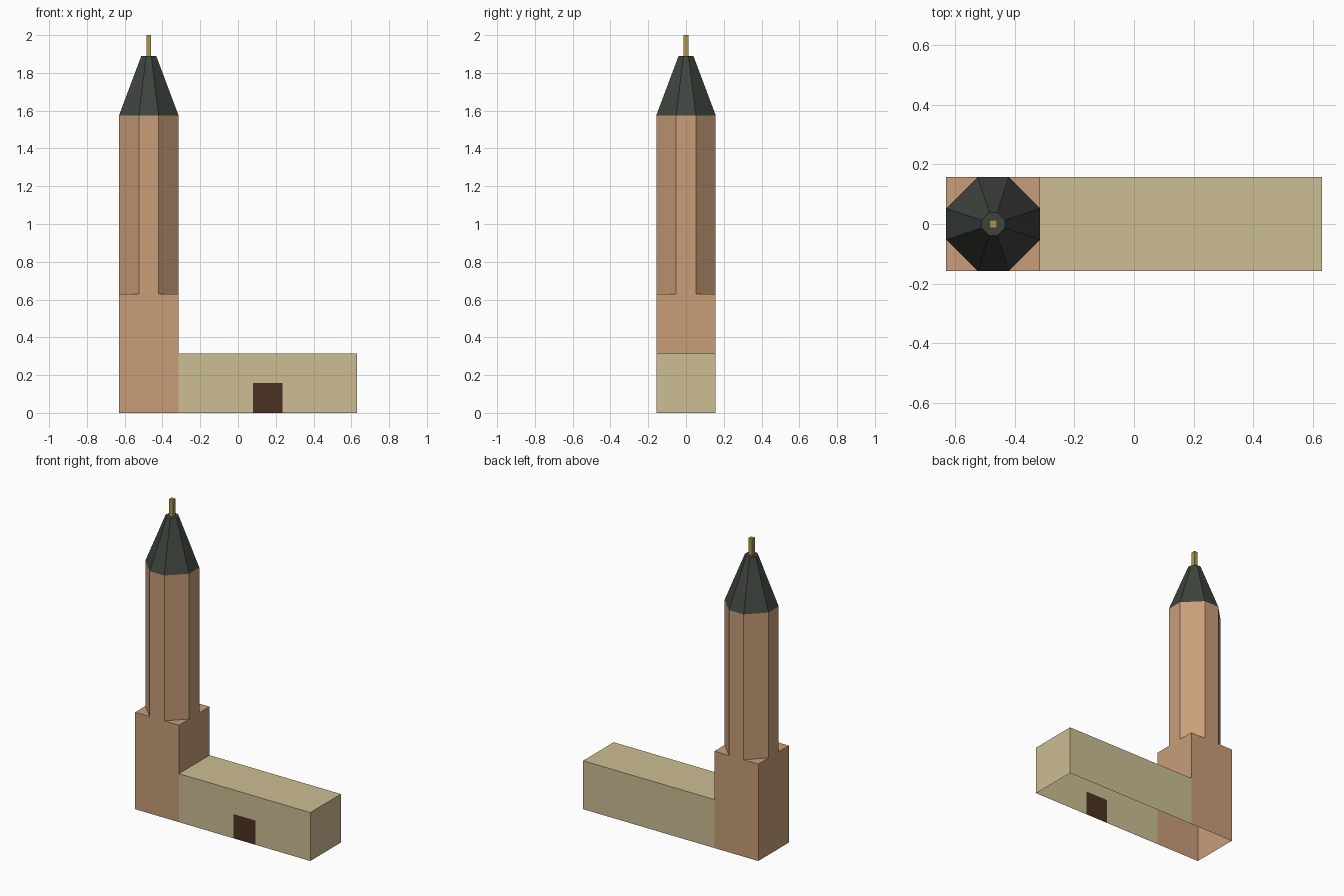
import bpy, bmesh
from mathutils import Vector

cube = bpy.data.objects.get("Cube")
if cube:
    bpy.data.objects.remove(cube, do_unlink=True)

W = 2 / 6.35          # tower width, the module of the whole building
H = W / 2
TOWER_X = -1.5 * W


def material(name, rgb):
    # 8-bit sRGB to linear
    lin = [((c / 255 + 0.055) / 1.055) ** 2.4 for c in rgb] + [1.0]
    m = bpy.data.materials.new(name)
    m.diffuse_color = lin
    m.use_nodes = True
    m.node_tree.nodes["Principled BSDF"].inputs["Base Color"].default_value = lin
    return m


brick = material("warm brick", (200, 158, 121))
stone = material("pale stone", (205, 189, 148))
slate = material("dark slate", (62, 68, 61))
gold = material("dull gold", (175, 150, 78))
wood = material("dark wood", (75, 50, 33))


def square(hx, hy):
    return [(-hx, -hy), (hx, -hy), (hx, hy), (-hx, hy)]


def octagon(h):
    # square of half-width h with corners cut at a third of each side
    c = h / 3
    return [(-c, -h), (c, -h), (h, -c), (h, c), (c, h), (-c, h), (-h, c), (-h, -c)]


def loft(name, x, low, z0, high, z1, mats, cap=True, edit=None):
    """Walls between two rings, open below, with an optional top face."""
    bm = bmesh.new()
    a = [bm.verts.new((x + px, py, z0)) for px, py in low]
    b = [bm.verts.new((x + px, py, z1)) for px, py in high]
    n = len(a)
    for i in range(n):
        j = (i + 1) % n
        bm.faces.new((a[i], a[j], b[j], b[i]))
    if cap:
        bm.faces.new(b)
    bm.normal_update()
    if edit:
        edit(bm)
    me = bpy.data.meshes.new(name)
    bm.to_mesh(me)
    bm.free()
    for m in mats:
        me.materials.append(m)
    ob = bpy.data.objects.new(name, me)
    bpy.context.collection.objects.link(ob)
    return ob


def cut(bm, direction, co, no):
    # split only the faces that look along the direction
    faces = [f for f in bm.faces if f.normal.dot(Vector(direction)) > 0.9]
    geom = faces + list({e for f in faces for e in f.edges}) \
        + list({v for f in faces for v in f.verts})
    bmesh.ops.bisect_plane(bm, geom=geom, plane_co=co, plane_no=no)
    bm.normal_update()


def open_to_hall(bm):
    # remove the tower wall inside the hall
    cut(bm, (1, 0, 0), (0, 0, W), (0, 0, 1))
    gone = [f for f in bm.faces
            if f.normal.x > 0.9 and f.calc_center_median().z < W]
    bmesh.ops.delete(bm, geom=gone, context='FACES')


def add_door(bm):
    # drop the wall shared with the tower, then cut the door into the front
    gone = [f for f in bm.faces if f.normal.x < -0.9]
    bmesh.ops.delete(bm, geom=gone, context='FACES')
    front = (0, -1, 0)
    cut(bm, front, (H / 2, 0, 0), (1, 0, 0))
    cut(bm, front, (H * 1.5, 0, 0), (1, 0, 0))
    cut(bm, front, (0, 0, H), (0, 0, 1))
    for f in bm.faces:
        c = f.calc_center_median()
        if f.normal.y < -0.9 and abs(c.x - H) < H / 2 and c.z < H:
            f.material_index = 1


# Long hall with its door
hall = square(1.5 * W, H)
loft("hall", H, hall, 0, hall, W, [stone, wood], edit=add_door)

# Tower: square base, eight-sided shaft, tapering spire, finial
base = square(H, H)
loft("tower_base", TOWER_X, base, 0, base, 2 * W, [brick], edit=open_to_hall)
loft("tower_shaft", TOWER_X, octagon(H), 2 * W, octagon(H), 5 * W, [brick], cap=False)
loft("spire", TOWER_X, octagon(H), 5 * W, octagon(H / 4), 6 * W, [slate])
pin = square(W / 24, W / 24)
loft("finial", TOWER_X, pin, 6 * W, pin, 2, [gold])
